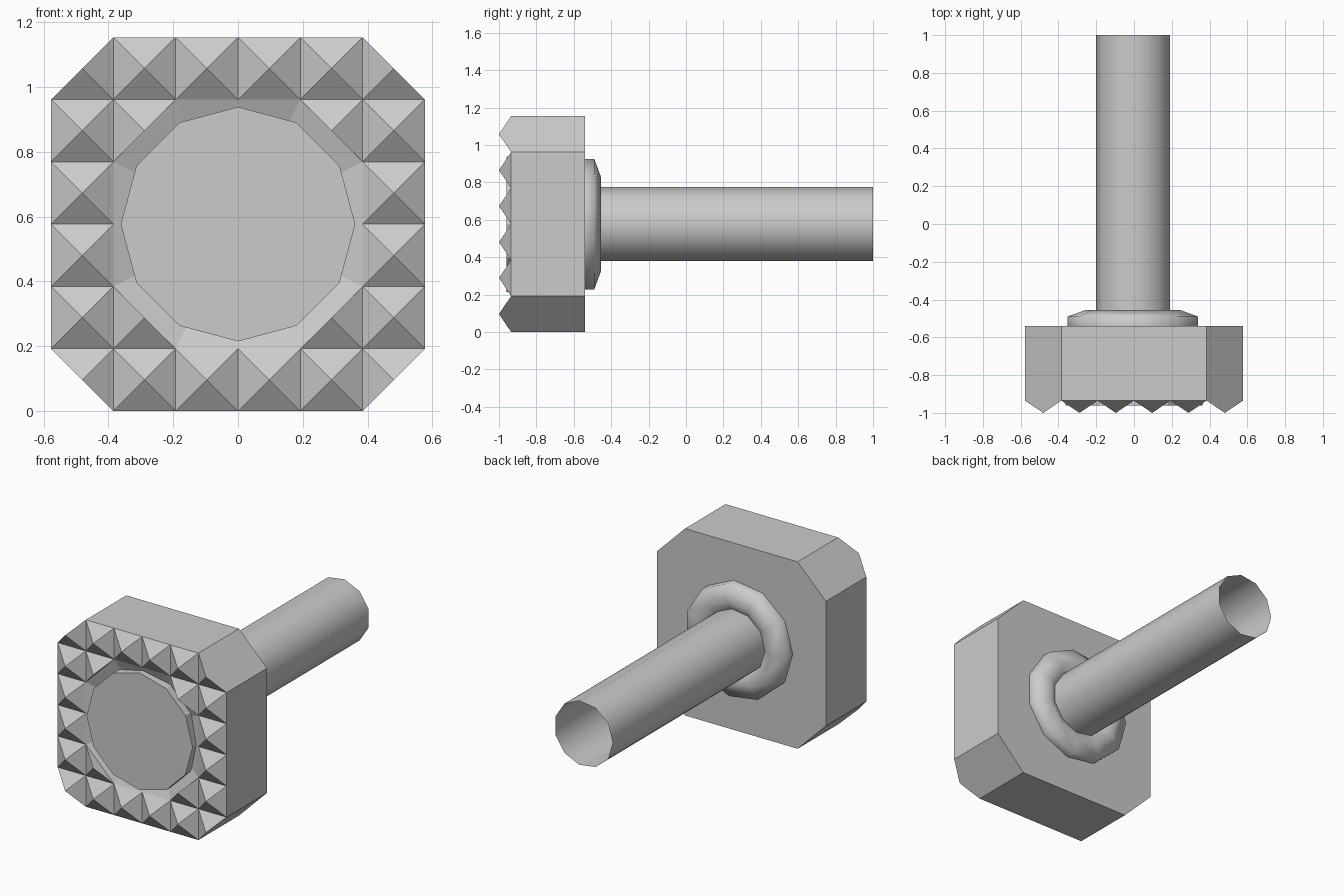
import bpy
import bmesh
import math
from mathutils import Vector

cube = bpy.data.objects.get("Cube")
if cube:
    bpy.data.objects.remove(cube, do_unlink=True)

HALF = 0.577            # half the head width, also the axis height
CELL = HALF / 3         # one spike cell
FRONT, BACK, TIP = -0.935, -0.54, -1.0

grey = bpy.data.materials.new("plain grey")
grey.use_nodes = True
grey.diffuse_color = (0.6, 0.6, 0.6, 1)
grey.node_tree.nodes["Principled BSDF"].inputs["Base Color"].default_value = grey.diffuse_color


def point(u, v, y):
    return Vector((u, y, HALF + v))


def add_face(bm, points, outward):
    """Add a polygon whose normal agrees with the outward direction."""
    face = bm.faces.new([bm.verts.new(p) for p in points])
    face.normal_update()
    if face.normal.dot(outward) < 0:
        face.normal_flip()


def finish(name, bm, smooth=False):
    bmesh.ops.remove_doubles(bm, verts=bm.verts, dist=0.0005)
    mesh = bpy.data.meshes.new(name)
    bm.to_mesh(mesh)
    bm.free()
    mesh.materials.append(grey)
    for poly in mesh.polygons:
        poly.use_smooth = smooth
    obj = bpy.data.objects.new(name, mesh)
    bpy.context.collection.objects.link(obj)
    return obj


def octagon(flat, side):
    """Square of half width flat with corners cut back to side."""
    pts = []
    for u, v in ((flat, side), (side, flat)):
        pts += [(u, v), (-u, v), (u, -v), (-u, -v)]
    return sorted(pts, key=lambda p: math.atan2(p[1], p[0]))


def ring_pairs(pts):
    return zip(pts, pts[1:] + pts[:1])


def lathe(name, profile, sides, start, smooth, cap=False):
    """Turn (radius, y) points around the shaft axis."""
    bm = bmesh.new()
    angles = [start + 2 * math.pi * k / sides for k in range(sides)]
    rings = [[bm.verts.new(point(r * math.cos(a), r * math.sin(a), y)) for a in angles]
             for r, y in profile]
    for low, high in zip(rings, rings[1:]):
        for k in range(sides):
            n = (k + 1) % sides
            bm.faces.new((low[k], high[k], high[n], low[n]))
    if cap:
        bm.faces.new(rings[-1])
    bm.normal_update()
    # The first band must face away from the axis
    first = bm.faces[:][0]
    away = first.calc_center_median() - point(0, 0, first.calc_center_median().y)
    if first.normal.dot(away) < 0:
        bmesh.ops.reverse_faces(bm, faces=bm.faces[:])
    if cap:
        bm.normal_update()
        end = bm.faces[:][-1]
        if end.normal.y > 0:
            end.normal_flip()
    return finish(name, bm, smooth)


# Head block: octagonal sides, back and a sloped recess in the front
bm = bmesh.new()
outer = octagon(HALF, 2 * CELL)
for a, b in ring_pairs(outer):
    add_face(bm, [point(*a, FRONT), point(*b, FRONT), point(*b, BACK), point(*a, BACK)],
             Vector((a[0] + b[0], 0, a[1] + b[1])))
add_face(bm, [point(*p, BACK) for p in outer], Vector((0, 1, 0)))
rim = octagon(2 * CELL, CELL)
floor = [(u * 0.75, v * 0.75) for u, v in rim]
for (a, b), (c, d) in zip(ring_pairs(rim), ring_pairs(floor)):
    add_face(bm, [point(*a, FRONT), point(*b, FRONT), point(*d, FRONT + 0.04),
                  point(*c, FRONT + 0.04)], Vector((0, -1, 0)))
add_face(bm, [point(*p, FRONT + 0.04) for p in floor], Vector((0, -1, 0)))

# Spikes: whole pyramids round the edge, half pyramids at outer and inner corners
for i in range(6):
    for j in range(6):
        a, b = min(i, 5 - i), min(j, 5 - j)
        if min(a, b) > 0 and not a == b == 1:
            continue
        u, v = (i - 2.5) * CELL, (j - 2.5) * CELL
        h = CELL / 2
        base = [(u - h, v - h), (u + h, v - h), (u + h, v + h), (u - h, v + h)]
        if a == b:
            choose = max if a == 0 else min
            base.remove(choose(base, key=lambda p: math.hypot(*p)))
        apex = point(u, v, TIP)
        corners = [point(*p, FRONT) for p in base]
        middle = sum(corners, Vector()) / len(corners)
        for p, q in ring_pairs(corners):
            add_face(bm, [p, q, apex], (p + q + apex) / 3 - middle)
finish("spiked_head", bm)

# Raised striking disc inside the spikes
lathe("front_disc", [(0.362, -0.88), (0.362, -0.96)], 12, math.pi / 2, False, cap=True)

# Rounded collar and open tube handle
lathe("collar", [(0.352, BACK), (0.352, -0.49), (0.255, -0.455), (0.2, -0.485)],
      11, math.pi, True)
lathe("handle_tube", [(0.2, BACK), (0.2, 1.0)], 11, math.pi, True)
